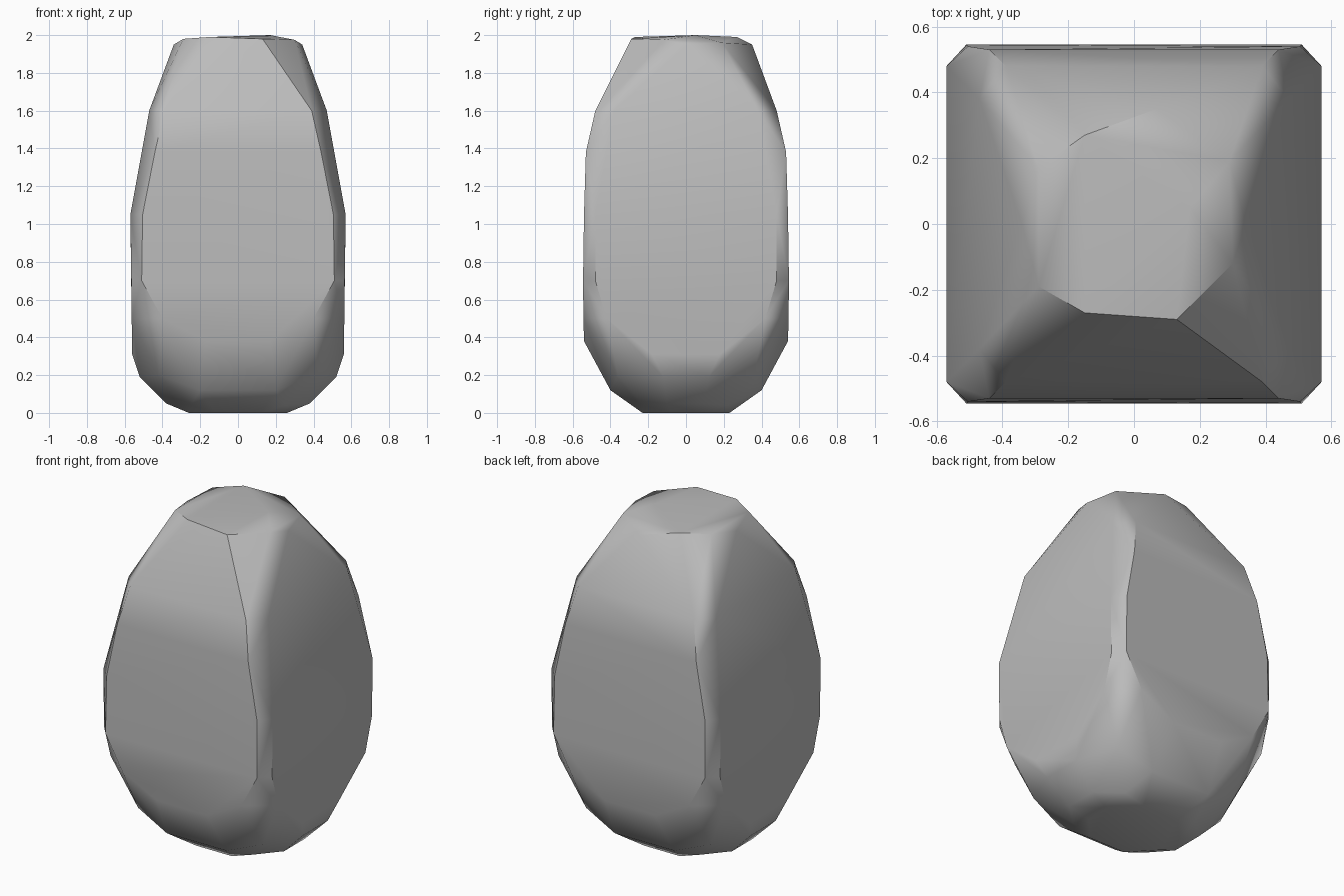
import bpy
import bmesh
import math

# Start clean
default_cube = bpy.data.objects.get("Cube")
if default_cube:
    bpy.data.objects.remove(default_cube, do_unlink=True)


def make_material(name, color):
    material = bpy.data.materials.new(name)
    material.use_nodes = True
    material.diffuse_color = color
    material.node_tree.nodes["Principled BSDF"].inputs["Base Color"].default_value = color
    return material


def four_corners(x, y, z):
    """Mirror one point across both upright planes."""
    return {(sx * x, sy * y, z) for sx in (-1, 1) for sy in (-1, 1)}


# Chamfered rectangular sections: half width, half depth, front edge, side edge, height
body_sections = [
    (0.47, 0.48, 0.39, 0.38, 1.6),
    (0.51, 0.53, 0.44, 0.42, 1.38),
    (0.57, 0.54, 0.505, 0.48, 1.05),
    (0.565, 0.545, 0.51, 0.48, 0.7),
    (0.563, 0.543, 0.4, 0.42, 0.5),
    (0.56, 0.54, 0.17, 0.25, 0.38),
]

# Worn underside, one quarter
base_points = [
    (0.56, 0.18, 0.31), (0.42, 0.36, 0.2), (0.52, 0.12, 0.19),
    (0.2, 0.4, 0.12), (0.38, 0.1, 0.05), (0.25, 0.22, 0.04),
    (0.26, 0.08, 0.0), (0.12, 0.23, 0.0),
]

# Irregular cut rim of the top
top_rim = [
    (0.07, 0.35, 1.95), (-0.15, 0.27, 1.99), (-0.29, 0.17, 1.98),
    (-0.34, 0, 1.95), (-0.29, -0.19, 1.98), (-0.15, -0.27, 1.99),
    (0.13, -0.29, 1.98), (0.3, -0.12, 1.975), (0.34, 0, 1.95),
    (0.29, 0.19, 1.96), (0.17, 0.05, 2.0),
]

points = set(top_rim)
for width, depth, front_edge, side_edge, height in body_sections:
    points |= four_corners(front_edge, depth, height)
    points |= four_corners(width, side_edge, height)
for point in base_points:
    points |= four_corners(*point)

# Boulder: a faceted shell around all the points
bm = bmesh.new()
for point in sorted(points):
    bm.verts.new(point)
hull = bmesh.ops.convex_hull(bm, input=bm.verts)
loose = [v for v in bm.verts if not v.link_faces]
bmesh.ops.delete(bm, geom=loose, context="VERTS")
bmesh.ops.dissolve_limit(bm, angle_limit=math.radians(2), verts=bm.verts, edges=bm.edges)
bmesh.ops.recalc_face_normals(bm, faces=bm.faces)

mesh = bpy.data.meshes.new("boulder")
bm.to_mesh(mesh)
bm.free()
boulder = bpy.data.objects.new("boulder", mesh)
bpy.context.collection.objects.link(boulder)
mesh.materials.append(make_material("stone grey", (0.5, 0.5, 0.5, 1)))

# Soft facets with a crisp top rim
bpy.ops.object.select_all(action="DESELECT")
boulder.select_set(True)
bpy.context.view_layer.objects.active = boulder
bpy.ops.object.shade_smooth_by_angle(angle=math.radians(40))
weighted = boulder.modifiers.new("face weighting", "WEIGHTED_NORMAL")
weighted.keep_sharp = True
